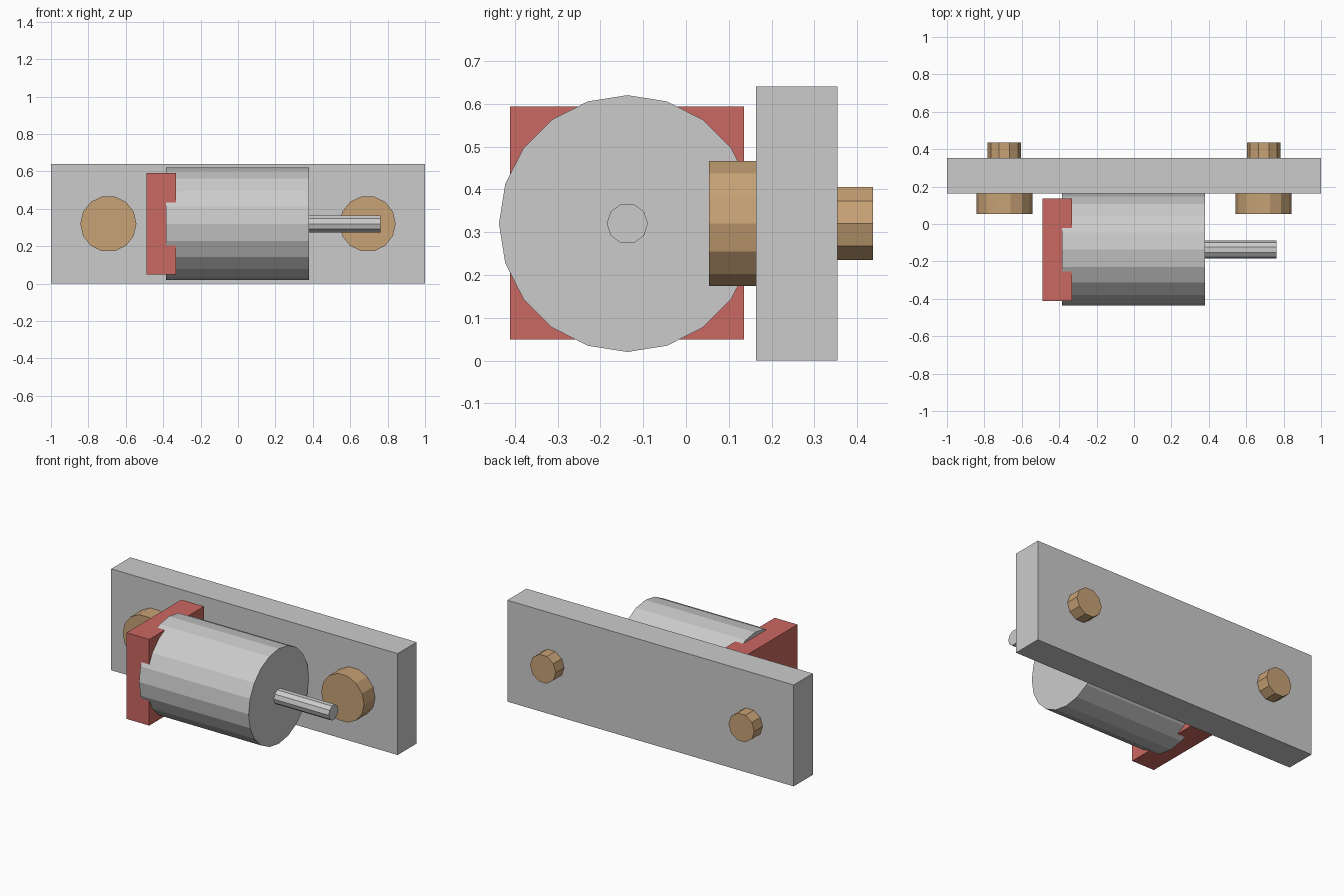
import bpy
from math import pi

if "Cube" in bpy.data.objects:
    bpy.data.objects.remove(bpy.data.objects["Cube"])

AXIS_Z = 0.32       # shared height of motor and bolts
MOTOR_Y = -0.137


def material(name, color):
    m = bpy.data.materials.new(name)
    m.diffuse_color = color
    m.use_nodes = True
    m.node_tree.nodes["Principled BSDF"].inputs["Base Color"].default_value = m.diffuse_color
    return m


def finish(name, mat):
    ob = bpy.context.object
    ob.name = name
    if mat:
        ob.data.materials.append(mat)
    return ob


def box(name, lo, hi, mat=None):
    bpy.ops.mesh.primitive_cube_add(size=1, location=[(a + b) / 2 for a, b in zip(lo, hi)])
    ob = finish(name, mat)
    ob.scale = [b - a for a, b in zip(lo, hi)]
    bpy.ops.object.transform_apply(location=False, rotation=False, scale=True)
    return ob


def cylinder(name, sides, radius, start, end, centre, axis, mat=None):
    """Flat-sided cylinder along x or y; centre is its other horizontal coordinate.
    Turned so that a corner points sideways."""
    mid = (start + end) / 2
    if axis == 'x':
        loc, rot = (mid, centre, AXIS_Z), (0, pi / 2, 0)
    else:
        loc, rot = (centre, mid, AXIS_Z), (pi / 2, 0, 0)
    bpy.ops.mesh.primitive_cylinder_add(vertices=sides, radius=radius, depth=end - start,
                                        location=loc, rotation=rot)
    ob = finish(name, mat)
    if axis == 'y':
        # first corner moves from local y to local x
        for v in ob.data.vertices:
            x, y, z = v.co
            v.co = (y, -x, z)
    return ob


red = material("red", (0.60, 0.14, 0.12, 1))
brass = material("brass", (0.57, 0.36, 0.18, 1))

# Mounting plate
box("mounting_plate", (-1, 0.164, 0), (1, 0.354, 0.64))

# Motor: body, output shaft and red end cap
cylinder("motor_body", 20, 0.30, -0.385, 0.38, MOTOR_Y, 'x')
cylinder("motor_shaft", 10, 0.048, 0.37, 0.763, MOTOR_Y, 'x')
box("end_cap", (-0.49, -0.411, 0.049), (-0.332, 0.135, 0.593), red)

# Bolts: wide heads in front, shanks through the plate
for side, x in (("left", -0.693), ("right", 0.693)):
    cylinder(side + "_bolt_head", 14, 0.15, 0.054, 0.164, x, 'y', brass)
    cylinder(side + "_bolt_shank", 10, 0.09, 0.154, 0.437, x, 'y', brass)
